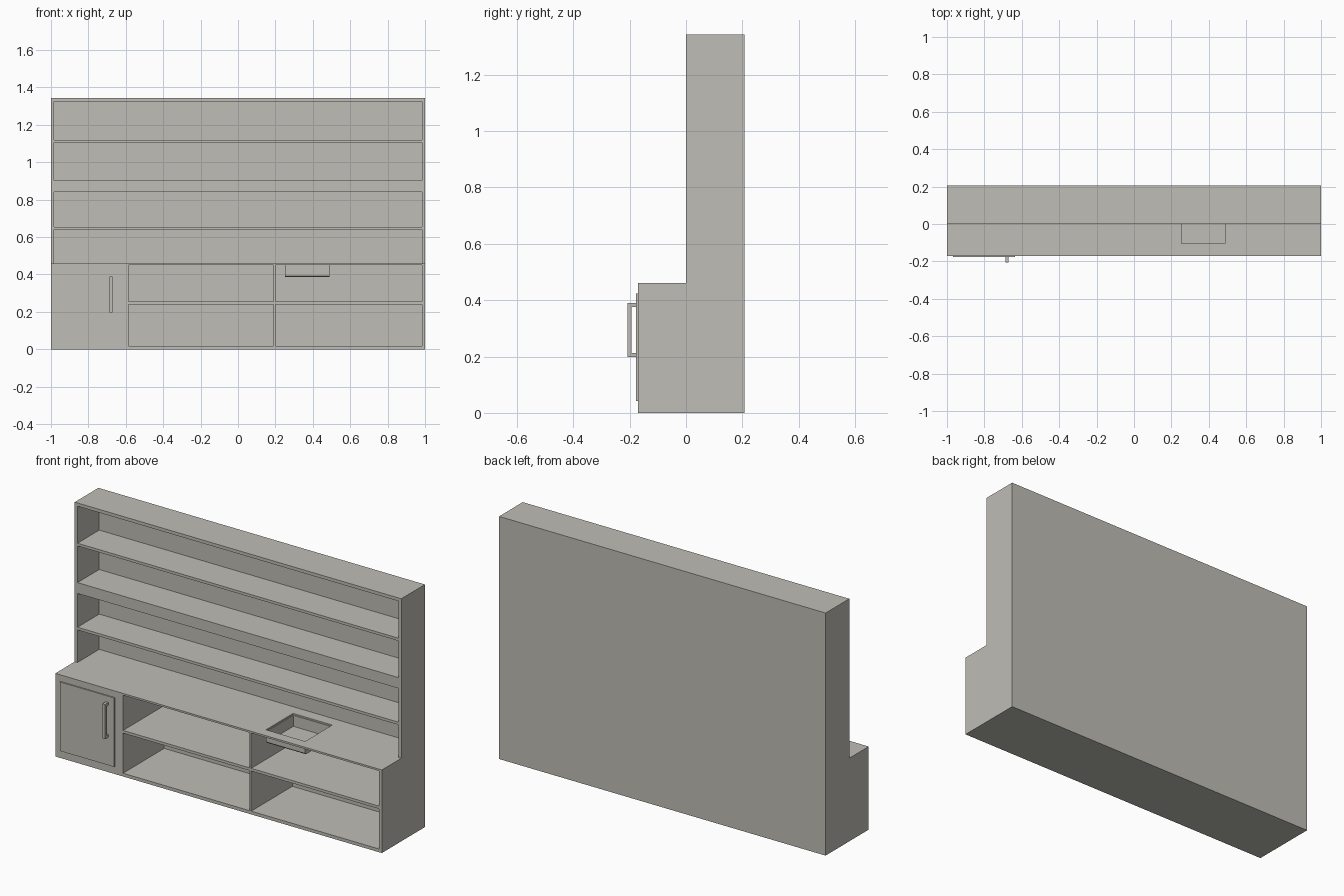
import bpy
import bmesh

if "Cube" in bpy.data.objects:
    bpy.data.objects.remove(bpy.data.objects["Cube"], do_unlink=True)

COLOR = (0.52, 0.51, 0.465, 1.0)
grey = bpy.data.materials.new("warm_grey")
grey.use_nodes = True
grey.diffuse_color = COLOR
grey.node_tree.nodes["Principled BSDF"].inputs["Base Color"].default_value = COLOR

BACK, UPPER_FRONT, LOWER_FRONT = 0.207, 0.0, -0.17
COUNTER, TOP, INNER_BACK, BOARD = 0.46, 1.343, 0.19, 0.015


def extrude_profile(name, profile, x0, x1):
    """Extrude a (y, z) outline along x."""
    bm = bmesh.new()
    face = bm.faces.new([bm.verts.new((x0, y, z)) for y, z in profile])
    moved = bmesh.ops.extrude_face_region(bm, geom=[face])["geom"]
    verts = [v for v in moved if isinstance(v, bmesh.types.BMVert)]
    bmesh.ops.translate(bm, verts=verts, vec=(x1 - x0, 0, 0))
    bmesh.ops.recalc_face_normals(bm, faces=bm.faces)
    mesh = bpy.data.meshes.new(name)
    bm.to_mesh(mesh)
    bm.free()
    mesh.materials.append(grey)
    obj = bpy.data.objects.new(name, mesh)
    bpy.context.collection.objects.link(obj)
    return obj


def box(name, x, y, z):
    outline = [(y[0], z[0]), (y[1], z[0]), (y[1], z[1]), (y[0], z[1])]
    return extrude_profile(name, outline, x[0], x[1])


def cut(target, x, y, z):
    """Carve a box-shaped recess and discard the cutter."""
    cutter = box("cutter", x, y, z)
    cutter.hide_render = True
    mod = target.modifiers.new("recess", "BOOLEAN")
    mod.operation = "DIFFERENCE"
    mod.solver = "EXACT"
    mod.object = cutter
    bpy.context.view_layer.objects.active = target
    bpy.ops.object.modifier_apply(modifier=mod.name)
    bpy.data.objects.remove(cutter, do_unlink=True)


# Stepped carcass
carcass = extrude_profile("carcass", [
    (BACK, 0), (BACK, TOP), (UPPER_FRONT, TOP), (UPPER_FRONT, COUNTER),
    (LOWER_FRONT, COUNTER), (LOWER_FRONT, 0)], -1, 1)

# Upper shelf bays
for bay in ((COUNTER, 0.64), (0.655, 0.842), (0.902, 1.105), (1.12, 1.325)):
    cut(carcass, (-0.983, 0.983), (UPPER_FRONT - 0.05, INNER_BACK), bay)

# Lower shelf bays
for span in ((-0.585, 0.19), (0.2, 0.983)):
    for bay in ((0.018, 0.24), (0.255, 0.45)):
        cut(carcass, span, (LOWER_FRONT - 0.05, INNER_BACK), bay)

# Sink opening and basin with a chamfered front edge
SINK_X, SINK_Y, SINK_Z = (0.25, 0.49), (-0.112, 0.125), (0.386, 0.452)
cut(carcass, SINK_X, SINK_Y, (0.44, 0.5))
basin = extrude_profile("sink_basin", [
    (SINK_Y[0], SINK_Z[1]), (SINK_Y[0], 0.393), (SINK_Y[0] + 0.007, SINK_Z[0]),
    (SINK_Y[1], SINK_Z[0]), (SINK_Y[1], SINK_Z[1])], *SINK_X)
cut(basin, (SINK_X[0] + 0.004, SINK_X[1] - 0.004),
    (SINK_Y[0] + 0.007, SINK_Y[1] - 0.004), (0.391, 0.5))

# Cupboard door
DOOR_FRONT = LOWER_FRONT - 0.007
box("cupboard_door", (-0.967, -0.635), (DOOR_FRONT, LOWER_FRONT), (0.042, 0.424))

# Square-section bracket handle
z0, z1, grip, tip = 0.198, 0.39, -0.193, -0.207
extrude_profile("door_handle", [
    (DOOR_FRONT, z0), (tip, z0), (tip, z1), (DOOR_FRONT, z1),
    (DOOR_FRONT, z1 - BOARD), (grip, z1 - BOARD),
    (grip, z0 + BOARD), (DOOR_FRONT, z0 + BOARD)], -0.686, -0.67)
